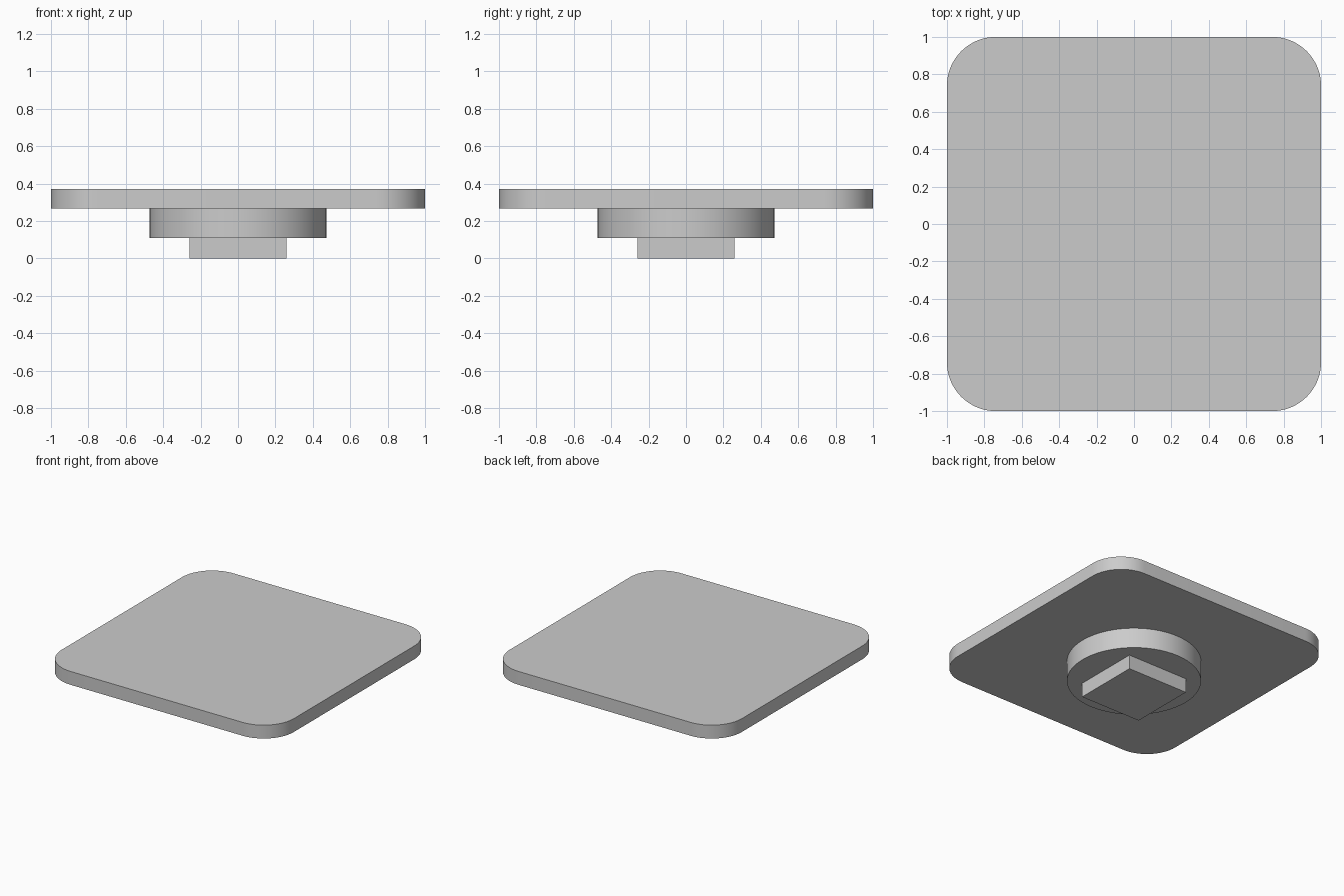
import bpy
import bmesh
from math import cos, sin, pi

cube = bpy.data.objects.get("Cube")
if cube:
    bpy.data.objects.remove(cube, do_unlink=True)

# Single grey material
grey = bpy.data.materials.new("light grey")
grey.use_nodes = True
colour = (0.6, 0.6, 0.6, 1)
grey.diffuse_color = colour
grey.node_tree.nodes["Principled BSDF"].inputs["Base Color"].default_value = colour


def rounded_square(half, radius, steps):
    """Outline of a square with rounded corners, counter-clockwise."""
    points = []
    for corner in range(4):
        middle = pi / 4 + corner * pi / 2
        cx = (half - radius) * (1 if cos(middle) > 0 else -1)
        cy = (half - radius) * (1 if sin(middle) > 0 else -1)
        for i in range(steps + 1):
            a = corner * pi / 2 + i / steps * pi / 2
            points.append((cx + radius * cos(a), cy + radius * sin(a)))
    return points


def circle(radius, sides):
    return [(radius * cos(2 * pi * i / sides), radius * sin(2 * pi * i / sides))
            for i in range(sides)]


def extrude(name, outline, bottom, top):
    """Closed prism from an outline, with smooth sides and sharp rims."""
    bm = bmesh.new()
    base = bm.faces.new([bm.verts.new((x, y, bottom)) for x, y in outline])
    raised = bmesh.ops.extrude_face_region(bm, geom=[base], use_keep_orig=True)
    for v in raised["geom"]:
        if isinstance(v, bmesh.types.BMVert):
            v.co.z = top
    bmesh.ops.recalc_face_normals(bm, faces=bm.faces)
    mesh = bpy.data.meshes.new(name)
    bm.to_mesh(mesh)
    bm.free()
    mesh.materials.append(grey)
    obj = bpy.data.objects.new(name, mesh)
    bpy.context.collection.objects.link(obj)
    bpy.ops.object.select_all(action="DESELECT")
    obj.select_set(True)
    bpy.context.view_layer.objects.active = obj
    bpy.ops.object.shade_smooth_by_angle(angle=pi / 6)
    return obj


# Plate, round collar beneath it and square peg at the bottom
extrude("top_plate", rounded_square(1.0, 0.26, 16), 0.268, 0.372)
extrude("round_collar", circle(0.473, 64), 0.11, 0.268)
h = 0.26
extrude("square_peg", [(h, h), (-h, h), (-h, -h), (h, -h)], 0, 0.11)
